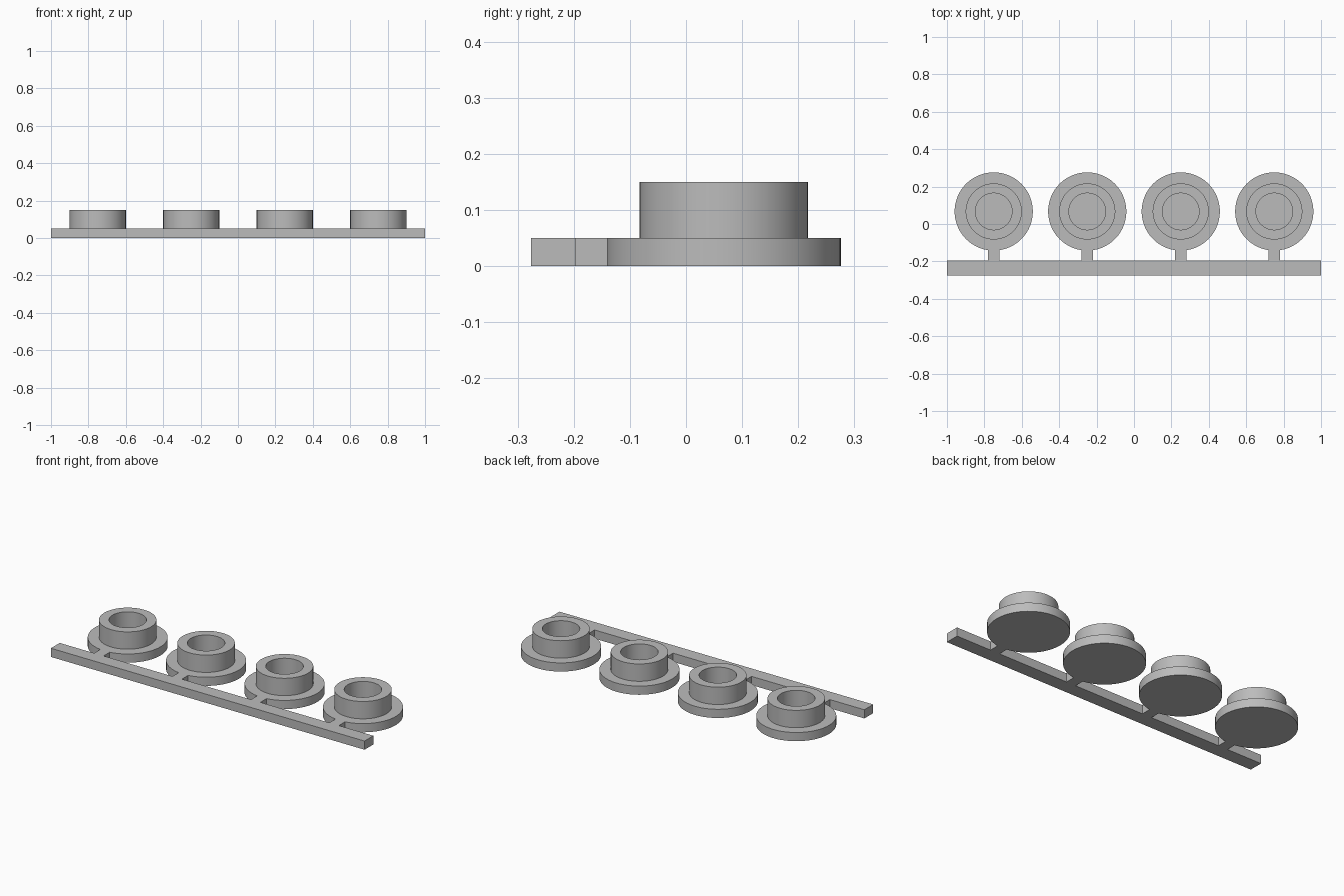
import bpy
import bmesh
import math

old = bpy.data.objects.get("Cube")
if old:
    bpy.data.objects.remove(old, do_unlink=True)

# One plain grey for the whole rack
grey = bpy.data.materials.new("light_grey")
grey.use_nodes = True
colour = (0.5, 0.5, 0.5, 1)
grey.diffuse_color = colour
grey.node_tree.nodes["Principled BSDF"].inputs["Base Color"].default_value = colour

BASE = 0.05        # thickness of rail, tabs and flanges
TOP = 0.15         # height of the collars
CUP_Y = 0.067
FLANGE_R, COLLAR_R, HOLE_R = 0.209, 0.15, 0.098
SIDES = 96
RAIL_FRONT, RAIL_BACK = -0.276, -0.196


def finish(name, bm):
    mesh = bpy.data.meshes.new(name)
    bmesh.ops.recalc_face_normals(bm, faces=bm.faces)
    bm.to_mesh(mesh)
    bm.free()
    mesh.materials.append(grey)
    obj = bpy.data.objects.new(name, mesh)
    bpy.context.collection.objects.link(obj)
    return obj


def box(name, x, width, y0, y1):
    bm = bmesh.new()
    bmesh.ops.create_cube(bm, size=1)
    bmesh.ops.scale(bm, vec=(width, y1 - y0, BASE), verts=bm.verts)
    bmesh.ops.translate(bm, vec=(x, (y0 + y1) / 2, BASE / 2), verts=bm.verts)
    return finish(name, bm)


def cup(name, x):
    # Lathed profile: closed base, flange, collar and blind hole
    profile = [(FLANGE_R, 0), (FLANGE_R, BASE), (COLLAR_R, BASE),
               (COLLAR_R, TOP), (HOLE_R, TOP), (HOLE_R, BASE)]
    bm = bmesh.new()
    rings = []
    for r, z in profile:
        angles = [math.tau * i / SIDES for i in range(SIDES)]
        rings.append([bm.verts.new((r * math.cos(a), r * math.sin(a), z))
                      for a in angles])
    for low, high in zip(rings, rings[1:]):
        for i in range(SIDES):
            j = (i + 1) % SIDES
            bm.faces.new((low[i], low[j], high[j], high[i]))
    bm.faces.new(rings[0])
    bm.faces.new(rings[-1])
    obj = finish(name, bm)
    obj.location = (x, CUP_Y, 0)
    bpy.ops.object.select_all(action='DESELECT')
    obj.select_set(True)
    bpy.context.view_layer.objects.active = obj
    bpy.ops.object.shade_smooth_by_angle(angle=math.radians(30))


# Long rail along the front
box("rail", 0, 2, RAIL_FRONT, RAIL_BACK)

# Four cups, each joined to the rail by a short tab
for n in range(4):
    x = -0.75 + 0.5 * n
    cup(f"cup_{n + 1}", x)
    box(f"tab_{n + 1}", x, 0.06, RAIL_BACK, CUP_Y - FLANGE_R + 0.002)
